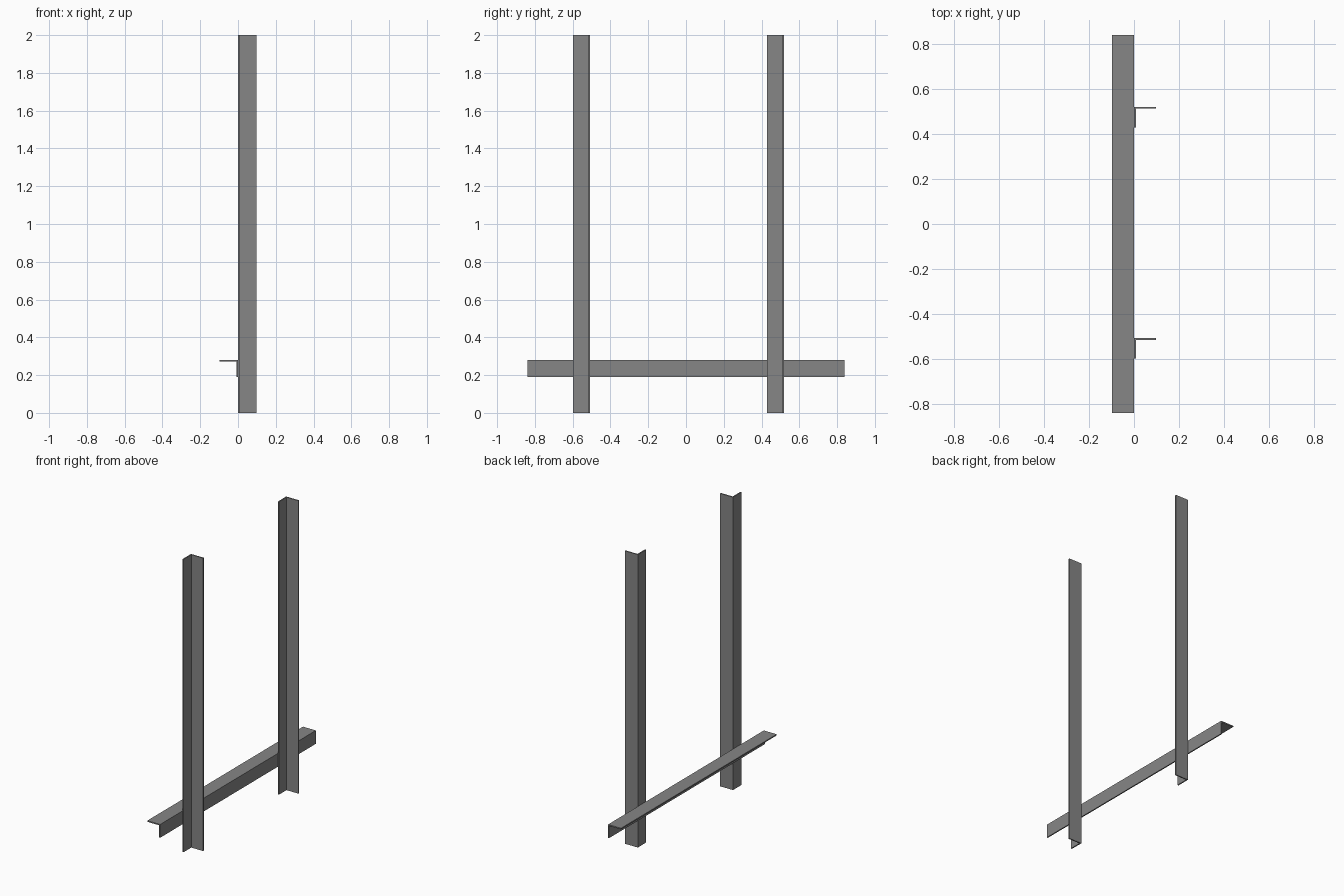
import bpy
from mathutils import Vector

cube = bpy.data.objects.get("Cube")
if cube:
    bpy.data.objects.remove(cube, do_unlink=True)

steel = bpy.data.materials.new("grey_steel")
steel.use_nodes = True
colour = (0.24, 0.24, 0.24, 1)
steel.diffuse_color = colour
steel.node_tree.nodes["Principled BSDF"].inputs["Base Color"].default_value = colour

T = 0.008  # plate thickness


def angle_bar(name, corner, u, v, along, leg_u, leg_v, length):
    """L-section with its outer corner at `corner`, legs along u and v, extruded."""
    corner, u, v, along = map(Vector, (corner, u, v, along))
    profile = [(0, 0), (leg_u, 0), (leg_u, T), (T, T), (T, leg_v), (0, leg_v)]
    start = [corner + u * a + v * b for a, b in profile]
    verts = start + [p + along * length for p in start]
    n = len(profile)
    # Keep outward normals whichever way the legs point
    flip = u.cross(v).dot(along) < 0
    faces = [(i, (i + 1) % n, (i + 1) % n + n, i + n) for i in range(n)]
    # Each end is split at the inner corner into two quads
    for a in ((0, 1, 2, 3), (0, 3, 4, 5)):
        faces += [a[::-1], tuple(i + n for i in a)]
    if flip:
        faces = [f[::-1] for f in faces]
    mesh = bpy.data.meshes.new(name)
    mesh.from_pydata(verts, [], faces)
    mesh.materials.append(steel)
    obj = bpy.data.objects.new(name, mesh)
    bpy.context.collection.objects.link(obj)
    return obj


# Upright posts
for name, y in (("front_post", -0.507), ("back_post", 0.52)):
    angle_bar(name, (0, y, 0), (1, 0, 0), (0, -1, 0), (0, 0, 1), 0.097, 0.091, 2)

# Low cross rail behind the posts
angle_bar("cross_rail", (0, -0.84, 0.28), (-1, 0, 0), (0, 0, -1), (0, 1, 0),
          0.097, 0.091, 1.68)
